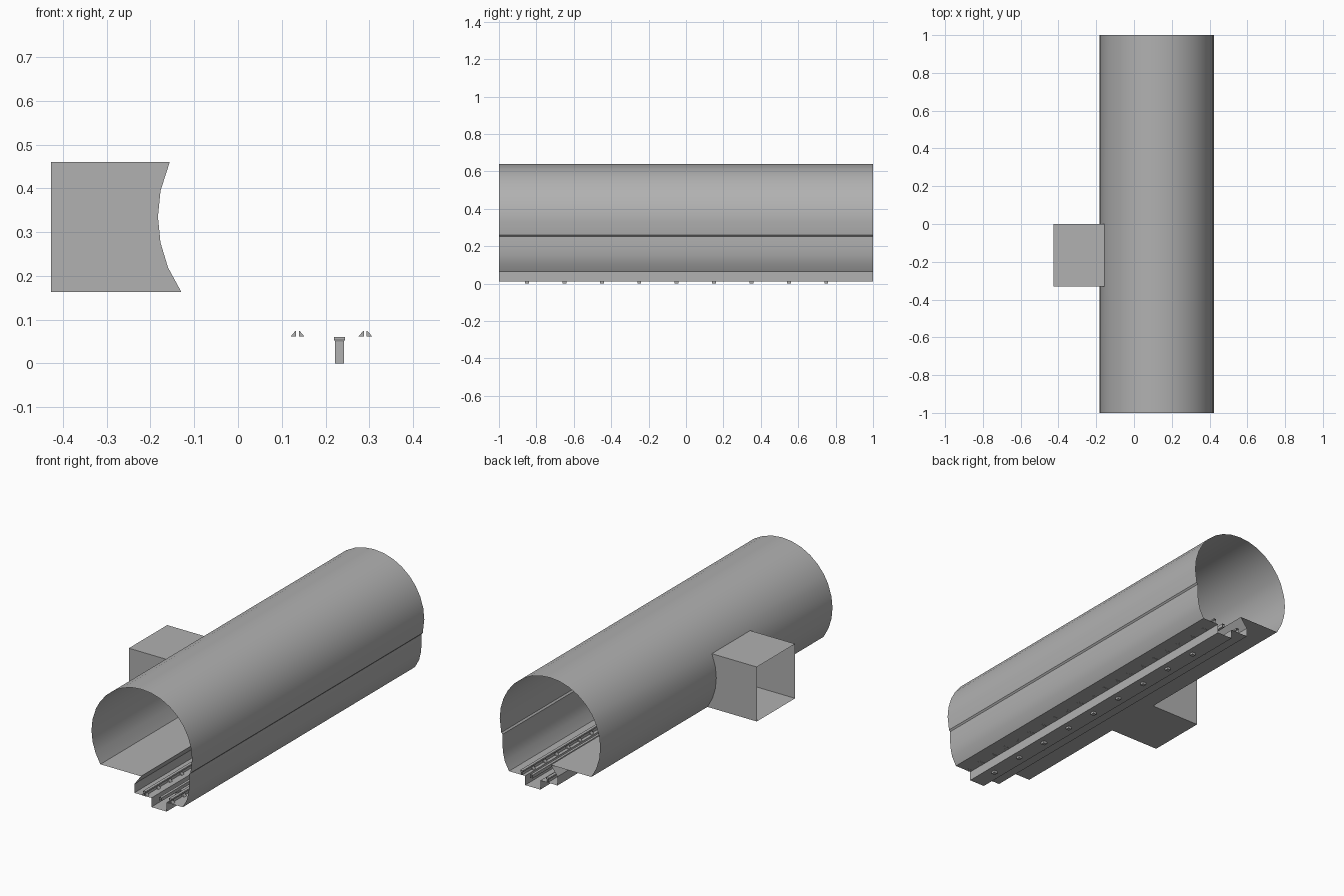
import bpy, bmesh, math

if "Cube" in bpy.data.objects:
    bpy.data.objects.remove(bpy.data.objects["Cube"])

CX, CZ, R = 0.12, 0.335, 0.303          # tunnel vault circle
X_OUT, Y0, Y1 = -0.427, -0.33, 0.0      # side passage limits
Z0, Z1 = 0.163, 0.46

concrete = bpy.data.materials.new("dark_grey")
concrete.diffuse_color = (0.44, 0.44, 0.44, 1)
concrete.use_nodes = True
concrete.node_tree.nodes["Principled BSDF"].inputs["Base Color"].default_value = concrete.diffuse_color


def finish(name, bm, smooth=True):
    mesh = bpy.data.meshes.new(name)
    bm.to_mesh(mesh)
    bm.free()
    mesh.materials.append(concrete)
    ob = bpy.data.objects.new(name, mesh)
    bpy.context.collection.objects.link(ob)
    if smooth:
        mesh.shade_smooth()
        mesh.set_sharp_from_angle(angle=math.radians(30))
    return ob


def extrude_profile(name, pts, ys, closed=False, skip=None, smooth=True):
    """Sweep an xz profile (clockwise from the front) along y as an open-ended skin."""
    bm = bmesh.new()
    grid = [[bm.verts.new((x, y, z)) for x, z in pts] for y in ys]
    n = len(pts)
    for j in range(len(ys) - 1):
        for i in range(n if closed else n - 1):
            if skip and skip(i, j):
                continue
            k = (i + 1) % n
            bm.faces.new((grid[j][i], grid[j][k], grid[j + 1][k], grid[j + 1][i]))
    return finish(name, bm, smooth)


def on_arc(a):
    a = math.radians(a)
    return (CX + R * math.cos(a), CZ + R * math.sin(a))


# Vault skin, with the doorway to the side passage left open
a_low = 180 + math.degrees(math.asin((CZ - Z0) / R))
a_top = 180 - math.degrees(math.asin((Z1 - CZ) / R))
door = [on_arc(a) for a in (a_low, 202.5, 191.25, 180, 168.75, a_top)]
vault = door + [on_arc(146.25 - 11.25 * i) for i in range(14)] + [on_arc(-14.3)]
wall = [(0.406, 0.252), (0.407, 0.20), (0.402, 0.15), (0.392, 0.108), (0.367, 0.062)]
last = len(door) - 1
extrude_profile("tunnel_vault", vault + wall, [-1, Y0, Y1, 1],
                skip=lambda i, j: j == 1 and i < last)

# Track bed: right ledge, drain channel, left ledge, undercut riser and raised walkway
bed = [(0.367, 0.062), (0.27, 0.062), (0.27, 0.012), (0.178, 0.012), (0.178, 0.062),
       (0.075, 0.062), (0.075, 0.11), (0.115, Z0), door[0]]
extrude_profile("track_bed", bed, [-1, 1], smooth=False)

# Side passage: floor, roof and two walls fitted to the curved vault
bm = bmesh.new()
outline = [(X_OUT, Z0)] + door + [(X_OUT, Z1)]
front = [bm.verts.new((x, Y0, z)) for x, z in outline]
back = [bm.verts.new((x, Y1, z)) for x, z in outline]
bm.faces.new(front[:])
bm.faces.new(back[::-1])
bm.faces.new((front[0], back[0], back[1], front[1]))
bm.faces.new((front[-2], back[-2], back[-1], front[-1]))
bmesh.ops.recalc_face_normals(bm, faces=bm.faces)
finish("side_passage", bm, smooth=False)

# Running rails with clips on both sides
for side, cx in (("left", 0.136), ("right", 0.291)):
    half = [(0.003, 0.062), (0.003, 0.076), (0.008, 0.079), (0.008, 0.087)]
    rail = [(cx - x, z) for x, z in half] + [(cx + x, z) for x, z in reversed(half)]
    extrude_profile(side + "_rail", rail, [-1, 1], smooth=False)
    bm = bmesh.new()
    for k in range(20):
        y = -0.99 + 0.1 * k
        for s in (-1, 1):
            tri = [(0.003, 0.061), (0.016, 0.061), (0.005, 0.074), (0.003, 0.074)]
            f = [bm.verts.new((cx + s * x, y - 0.01, z)) for x, z in tri]
            b = [bm.verts.new((cx + s * x, y + 0.01, z)) for x, z in tri]
            bm.faces.new(f)
            bm.faces.new(b[::-1])
            for i in range(4):
                j = (i + 1) % 4
                bm.faces.new((f[j], f[i], b[i], b[j]))
    bmesh.ops.recalc_face_normals(bm, faces=bm.faces)
    finish(side + "_rail_clips", bm, smooth=False)

# Power rail carried on the posts
px = 0.232
power = [(px - 0.007, 0.06), (px - 0.007, 0.078), (px + 0.007, 0.078), (px + 0.007, 0.06)]
extrude_profile("power_rail", power, [-1, 1], closed=True, smooth=False)

# Square insulator posts through the channel floor, each with a flared cap
bm = bmesh.new()
profile = [(0.0105, 0.0), (0.0105, 0.05), (0.013, 0.056), (0.013, 0.06)]
corners = [(-1, -1), (1, -1), (1, 1), (-1, 1)]
for k in range(9):
    y = -0.85 + 0.2 * k
    rings = [[bm.verts.new((px + r * cx, y + r * cy, z)) for cx, cy in corners]
             for r, z in profile]
    for lo, hi in zip(rings, rings[1:]):
        for i in range(4):
            j = (i + 1) % 4
            bm.faces.new((lo[i], lo[j], hi[j], hi[i]))
    bm.faces.new(rings[0][::-1])
    bm.faces.new(rings[-1])
finish("insulator_posts", bm, smooth=False)
